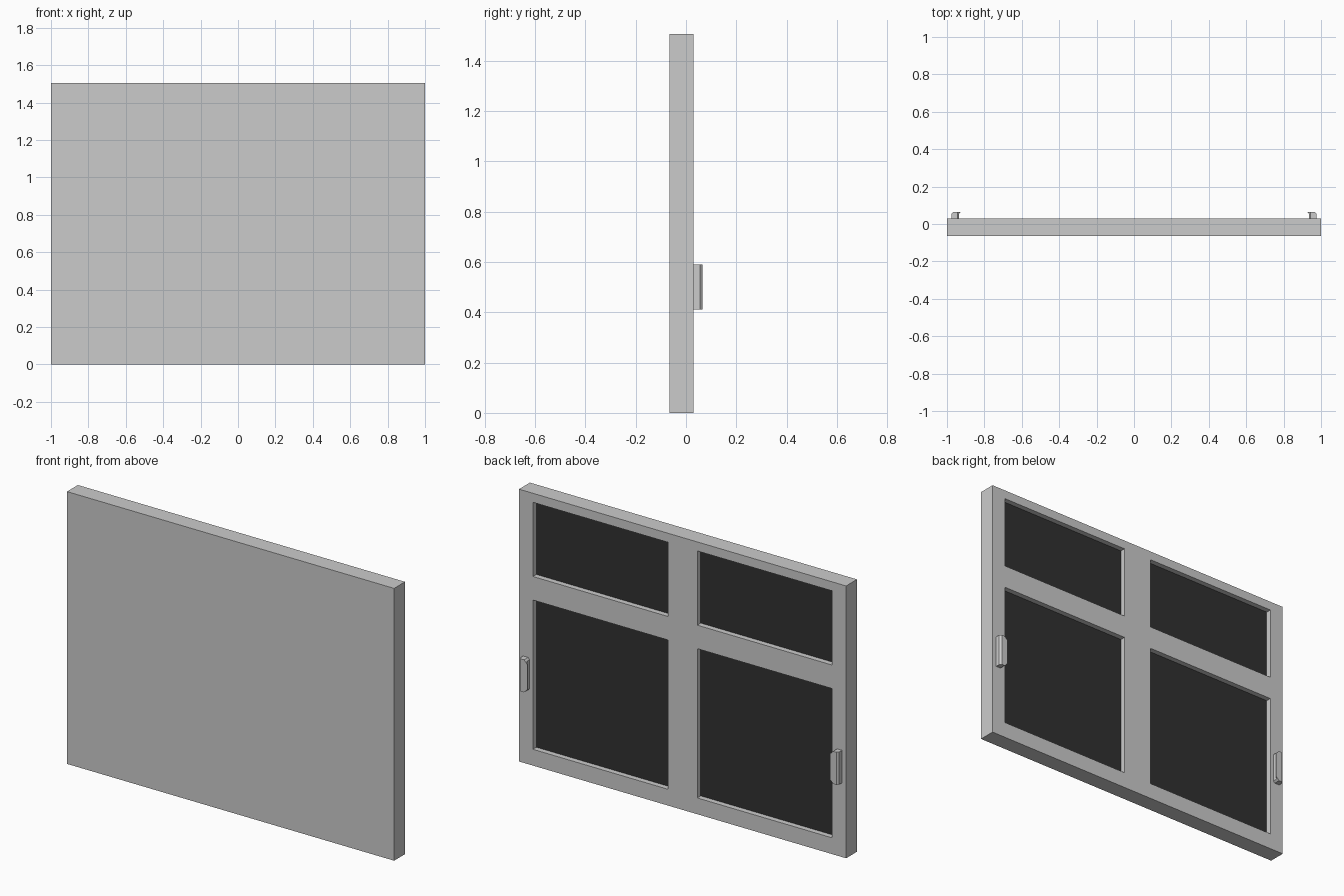
import bpy, bmesh

if "Cube" in bpy.data.objects:
    bpy.data.objects.remove(bpy.data.objects["Cube"])

W, H = 1.0, 1.505
FRONT, BACK, PANE_Y = -0.065, 0.03, 0.0
COLUMNS = [(-0.915, -0.09), (0.09, 0.915)]
ROWS = [(0.09, 0.915), (1.045, 1.455)]


def finish(name, bm):
    bmesh.ops.recalc_face_normals(bm, faces=bm.faces)
    mesh = bpy.data.meshes.new(name)
    bm.to_mesh(mesh)
    bm.free()
    obj = bpy.data.objects.new(name, mesh)
    bpy.context.collection.objects.link(obj)
    return obj


def inside(p):
    return (any(a < p.x < b for a, b in COLUMNS)
            and any(a < p.z < b for a, b in ROWS))


# Solid panel with four shallow recesses in the back
bm = bmesh.new()
bmesh.ops.create_cube(bm, size=1)
for v in bm.verts:
    v.co = (v.co.x * 2 * W,
            BACK if v.co.y > 0 else FRONT,
            H if v.co.z > 0 else 0)
bm.normal_update()


def back_faces():
    return [f for f in bm.faces if f.normal.y > 0.9]


cuts = [((x, 0, 0), (1, 0, 0)) for c in COLUMNS for x in c]
cuts += [((0, 0, z), (0, 0, 1)) for r in ROWS for z in r]
for co, no in cuts:
    faces = back_faces()
    geom = list({g for f in faces for g in (*f.verts, *f.edges)}) + faces
    bmesh.ops.bisect_plane(bm, geom=geom, plane_co=co, plane_no=no)
    bm.normal_update()
openings = [f for f in back_faces() if inside(f.calc_center_median())]
floors = bmesh.ops.extrude_discrete_faces(bm, faces=openings)["faces"]
for v in {v for f in floors for v in f.verts}:
    v.co.y = PANE_Y
bmesh.ops.recalc_face_normals(bm, faces=bm.faces)
bmesh.ops.delete(bm, geom=floors, context='FACES')
panel = finish("window_frame", bm)

# Dark panes closing the recesses
dark = bpy.data.materials.new("dark_pane")
dark.diffuse_color = (0.03, 0.03, 0.03, 1)
dark.use_nodes = True
dark.node_tree.nodes["Principled BSDF"].inputs["Base Color"].default_value = dark.diffuse_color
for i, (z0, z1) in enumerate(ROWS):
    for j, (x0, x1) in enumerate(COLUMNS):
        mesh = bpy.data.meshes.new("pane")
        mesh.from_pydata([(x0, PANE_Y, z0), (x0, PANE_Y, z1),
                          (x1, PANE_Y, z1), (x1, PANE_Y, z0)],
                         [], [(0, 1, 2, 3)])
        mesh.materials.append(dark)
        pane = bpy.data.objects.new(f"pane_{i}_{j}", mesh)
        bpy.context.collection.objects.link(pane)


# Hooked finger pulls: profile seen from above, lip corners chamfered
PROFILE = [(0.945, 0.03), (0.975, 0.03), (0.975, 0.055), (0.965, 0.065),
           (0.945, 0.065), (0.925, 0.065), (0.935, 0.055), (0.935, 0.03)]


def handle(name, side):
    bm = bmesh.new()
    rings = []
    for z, s in ((0.41, 1), (0.59, -1)):
        ring = [bm.verts.new((side * x, y, z + s * max(0, 0.945 - x)))
                for x, y in PROFILE]
        bm.faces.new(ring[0:5])
        bm.faces.new([ring[0]] + ring[4:])
        rings.append(ring)
    low, top = rings
    for k in range(len(PROFILE)):
        n = (k + 1) % len(PROFILE)
        bm.faces.new((low[k], low[n], top[n], top[k]))
    finish(name, bm)


handle("handle_left", -1)
handle("handle_right", 1)
